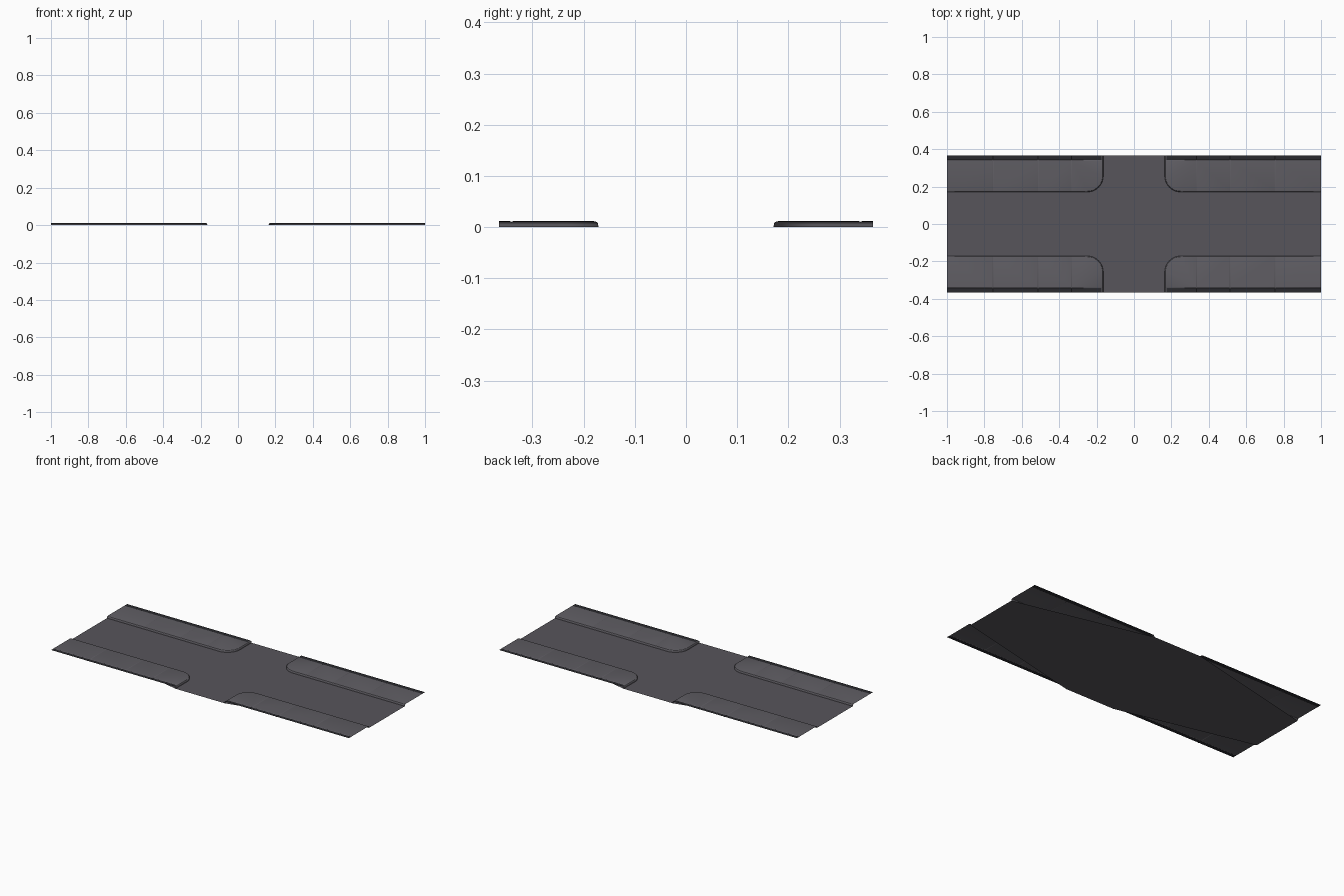
import bpy, bmesh, math

if "Cube" in bpy.data.objects:
    bpy.data.objects.remove(bpy.data.objects["Cube"])

X0, Y0, R = 0.164, 0.171, 0.085      # kerb corner position and corner radius
XE, YE, TOP = 1.0, 0.365, 0.0115     # tile edges and pavement height
VERGE = 0.341                        # groove between pavement and outer strip


def mat(name, rgb):
    m = bpy.data.materials.new(name)
    m.diffuse_color = (*rgb, 1)
    m.use_nodes = True
    m.node_tree.nodes["Principled BSDF"].inputs["Base Color"].default_value = m.diffuse_color
    return m


road_mat = mat("asphalt", (0.095, 0.09, 0.105))
pave_mat = mat("paving", (0.115, 0.11, 0.125))
edge_mat = mat("dark_edging", (0.022, 0.022, 0.026))


def kerb_path(d, z, n=10):
    """Kerb line of one quarter, offset d into the pavement."""
    pts = [(X0 + d, YE, z)]
    for i in range(n + 1):
        a = math.pi + i / n * math.pi / 2
        pts.append((X0 + R + (R - d) * math.cos(a), Y0 + R + (R - d) * math.sin(a), z))
    return pts + [(XE, Y0 + d, z)]


def finish(name, bm, mats):
    me = bpy.data.meshes.new(name)
    bm.to_mesh(me)
    bm.free()
    for m in mats:
        me.materials.append(m)
    ob = bpy.data.objects.new(name, me)
    bpy.context.collection.objects.link(ob)
    # one quarter mirrored to all four
    mod = ob.modifiers.new("mirror", 'MIRROR')
    mod.use_axis = (True, True, False)
    mod.merge_threshold = 0.0001
    bpy.ops.object.select_all(action='DESELECT')
    ob.select_set(True)
    bpy.context.view_layer.objects.active = ob
    bpy.ops.object.shade_smooth_by_angle(angle=math.radians(25))
    return ob


# road: flat crossing sheet
bm = bmesh.new()
outline = [(0, 0, 0), (XE, 0, 0)] + kerb_path(0, 0)[::-1] + [(0, YE, 0)]
bm.faces.new([bm.verts.new(p) for p in outline])
bmesh.ops.triangulate(bm, faces=bm.faces[:])
finish("road", bm, [road_mat])

# pavement: kerb face, chamfer and raised top
bm = bmesh.new()
profile = [(0, 0), (0.001, 0.007), (0.004, 0.0103), (0.009, TOP)]
rows = [[bm.verts.new(p) for p in kerb_path(d, z)] for d, z in profile]
for a, b in zip(rows, rows[1:]):
    for i in range(len(a) - 1):
        bm.faces.new((a[i], a[i + 1], b[i + 1], b[i]))
bm.faces.new(rows[-1] + [bm.verts.new((XE, YE, TOP))])


# paving joints: thin grooves cut across the top
def groove(axis, pos, w, depth):
    no = [0, 0, 0]
    no[axis] = 1
    for c in (pos - w, pos, pos + w):
        co = [0, 0, 0]
        co[axis] = c
        bmesh.ops.bisect_plane(bm, geom=bm.verts[:] + bm.edges[:] + bm.faces[:],
                               plane_co=co, plane_no=no, dist=1e-6)
    for v in bm.verts:
        if abs(v.co[axis] - pos) < 1e-5 and v.co.z > TOP - 0.0005:
            v.co.z = TOP - depth


groove(1, VERGE, 0.003, 0.0015)
for x in (0.333, 0.513, 0.755):
    groove(0, x, 0.0025, 0.0012)

for f in bm.faces:
    c = f.calc_center_median()
    f.material_index = 1 if c.y > VERGE and c.x > X0 + 0.009 else 0
finish("pavement", bm, [pave_mat, edge_mat])
